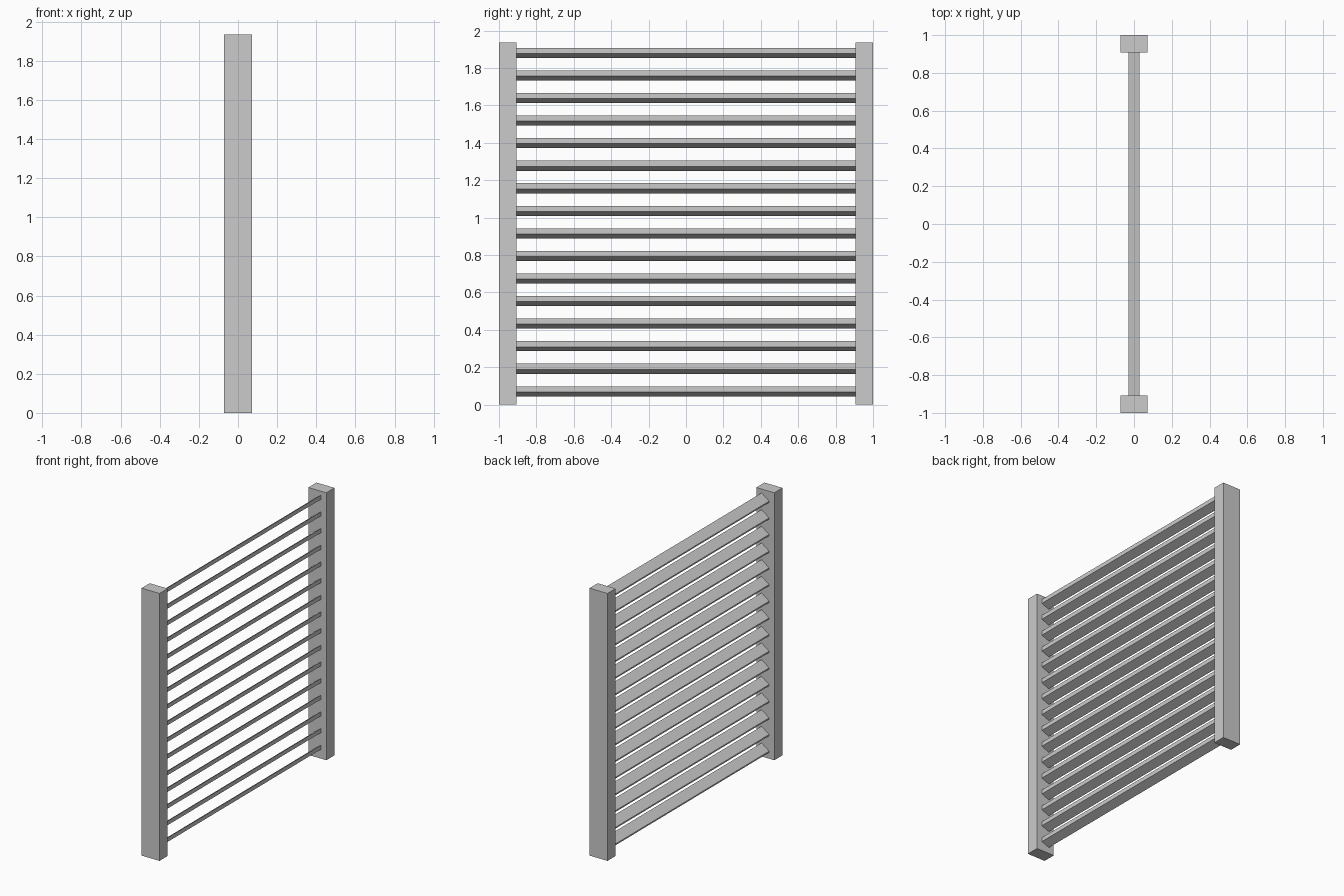
import bpy

if "Cube" in bpy.data.objects:
    bpy.data.objects.remove(bpy.data.objects["Cube"])

POST_H, POST_X, INNER_Y = 1.935, 0.072, 0.907
SLATS, FIRST_TOP, PITCH = 16, 0.098, 0.1206


def extrude(name, profile, y0, y1):
    """Solid from an x-z profile stretched from y0 to y1."""
    n = len(profile)
    verts = [(x, y, z) for y in (y0, y1) for x, z in profile]
    faces = [tuple(range(n)), tuple(reversed(range(n, 2 * n)))]
    faces += [(i, i + n, (i + 1) % n + n, (i + 1) % n) for i in range(n)]
    mesh = bpy.data.meshes.new(name)
    mesh.from_pydata(verts, [], faces)
    ob = bpy.data.objects.new(name, mesh)
    bpy.context.collection.objects.link(ob)
    return ob


# Two upright side posts
post = [(-POST_X, 0), (POST_X, 0), (POST_X, POST_H), (-POST_X, POST_H)]
extrude("front_post", post, -1, -INNER_Y)
extrude("back_post", post, INNER_Y, 1)

# Sloping louvre slats, thick on the raised +x edge and thin on the low -x edge
slat = [(-0.03, -0.054), (0.03, -0.03), (0.03, 0), (-0.03, -0.044)]
for i in range(SLATS):
    ob = extrude(f"slat_{i + 1}", slat, -INNER_Y, INNER_Y)
    ob.location.z = FIRST_TOP + i * PITCH
